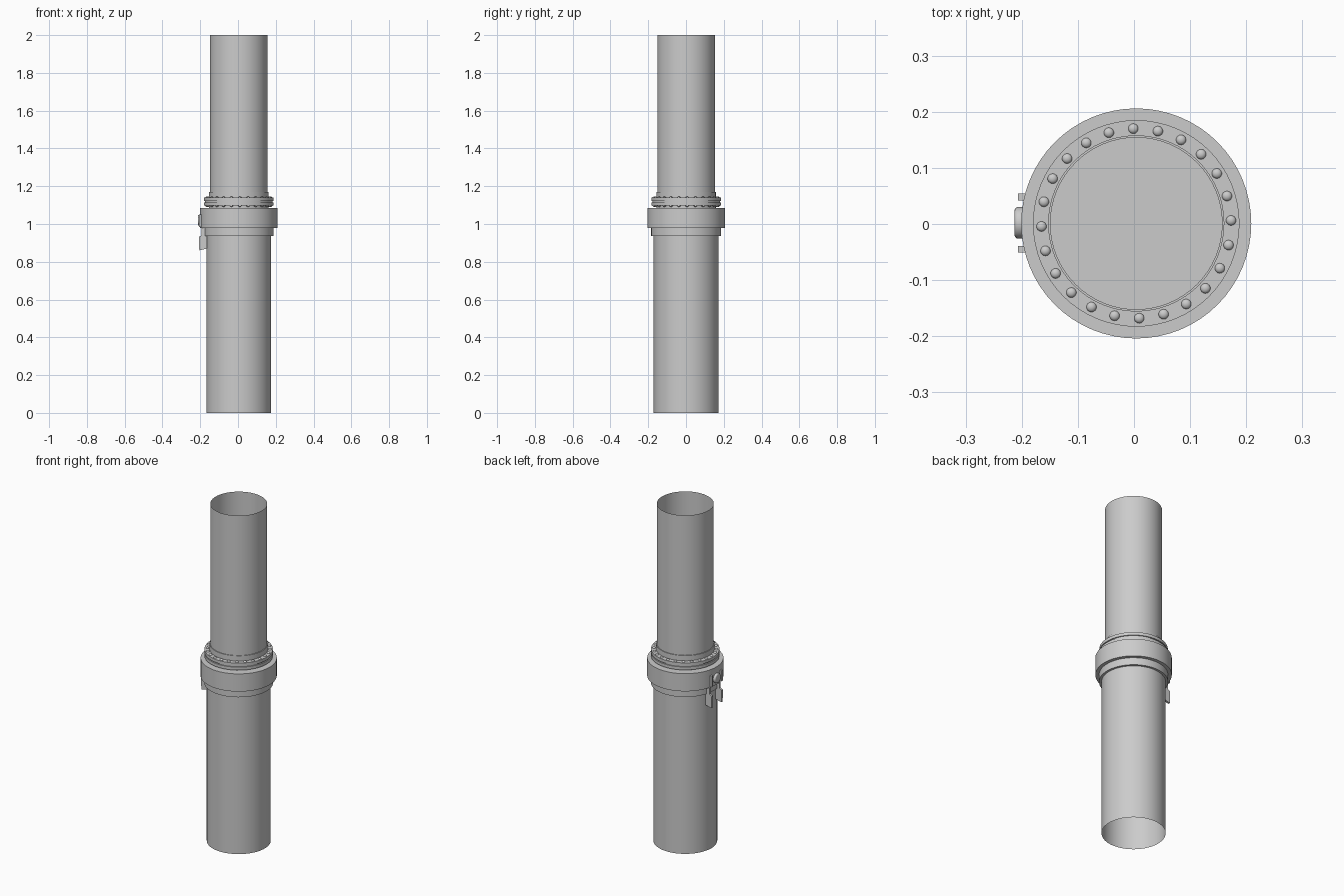
import bpy
import bmesh
import math
from mathutils import Matrix, Vector

cube = bpy.data.objects.get("Cube")
if cube:
    bpy.data.objects.remove(cube, do_unlink=True)

CX, CY = 0.004, 0.001   # pipe axis
SEG = 64

# One plain grey for everything
grey = bpy.data.materials.new("grey metal")
grey.use_nodes = True
colour = (0.6, 0.6, 0.6, 1)
grey.diffuse_color = colour
grey.node_tree.nodes["Principled BSDF"].inputs["Base Color"].default_value = colour


def finish(name, bm, smooth=True):
    mesh = bpy.data.meshes.new(name)
    bm.to_mesh(mesh)
    bm.free()
    obj = bpy.data.objects.new(name, mesh)
    bpy.context.collection.objects.link(obj)
    mesh.materials.append(grey)
    if smooth:
        bpy.ops.object.select_all(action="DESELECT")
        obj.select_set(True)
        bpy.context.view_layer.objects.active = obj
        bpy.ops.object.shade_smooth_by_angle(angle=math.radians(35))
    return obj


def lathe(name, profile):
    """Spin (radius, z) points, listed bottom to top, round the pipe axis."""
    bm = bmesh.new()
    verts = [bm.verts.new((CX + r, CY, z)) for r, z in profile]
    edges = [bm.edges.new(pair) for pair in zip(verts, verts[1:])]
    bmesh.ops.spin(bm, geom=verts + edges, cent=(CX, CY, 0), axis=(0, 0, 1),
                   angle=math.tau, steps=SEG, use_merge=True)
    bmesh.ops.remove_doubles(bm, verts=bm.verts, dist=1e-5)
    bm.normal_update()
    if sum(f.normal.dot(f.calc_center_median() - Vector((CX, CY, f.calc_center_median().z)))
           for f in bm.faces) < 0:
        bmesh.ops.reverse_faces(bm, faces=bm.faces)
    return finish(name, bm)


def prism(name, outline, y0, y1):
    """Extrude an (x, z) outline along y."""
    bm = bmesh.new()
    face = bm.faces.new([bm.verts.new((x, y0, z)) for x, z in outline])
    moved = bmesh.ops.extrude_face_region(bm, geom=[face])["geom"]
    bmesh.ops.translate(bm, vec=(0, y1 - y0, 0),
                        verts=[v for v in moved if isinstance(v, bmesh.types.BMVert)])
    bmesh.ops.recalc_face_normals(bm, faces=bm.faces)
    return finish(name, bm, smooth=False)


# Open-ended pipes
lathe("lower_pipe", [(0.172, 0), (0.172, 0.95)])
lathe("upper_pipe", [(0.153, 1.08), (0.153, 2)])

# Stepped coupling collar, closed across the bore
lathe("coupling_collar", [(0, 0.937), (0.185, 0.937), (0.185, 0.98), (0.205, 0.98),
                          (0.205, 1.085), (0, 1.085)])

# Sleeve and twin bolted flange
lathe("flange_sleeve", [(0.157, 1.08), (0.157, 1.17), (0.153, 1.17)])
for name, low, high in (("lower_flange", 1.097, 1.115), ("upper_flange", 1.121, 1.139)):
    lathe(name, [(0.155, low), (0.184, low), (0.184, high), (0.155, high)])
lathe("flange_gasket", [(0.178, 1.114), (0.178, 1.122)])

# Round bolt heads above and below the flanges
bm = bmesh.new()
for i in range(24):
    a = math.radians(91.8 + 15 * i)
    for z in (1.097, 1.139):
        spot = Vector((CX + 0.169 * math.cos(a), CY + 0.169 * math.sin(a), z))
        bmesh.ops.create_uvsphere(bm, u_segments=14, v_segments=8, radius=0.009,
                                  matrix=Matrix.Translation(spot) @ Matrix.Diagonal((1, 1, 0.7, 1)))
finish("flange_bolts", bm)

# Latch on the collar: two hooked arms, backing plate and round button
for name, y in (("latch_arm_back", 0.048), ("latch_arm_front", -0.045)):
    prism(name, [(-0.165, 0.87), (-0.205, 0.86), (-0.207, 0.932), (-0.192, 0.94),
                 (-0.192, 0.99), (-0.165, 0.99)], y - 0.006, y + 0.006)
    prism(name + "_pad", [(-0.19, 0.985), (-0.207, 0.985), (-0.207, 1.05), (-0.19, 1.05)],
          y - 0.006, y + 0.006)

bm = bmesh.new()
turn = Matrix.Translation((-0.204, CY + 0.001, 1.02)) @ Matrix.Rotation(-math.pi / 2, 4, "Y")
bmesh.ops.create_cone(bm, cap_ends=True, segments=32, radius1=0.028, radius2=0.028,
                      depth=0.018, matrix=turn)
rim = [e for e in bm.edges if all(v.co.x < -0.21 for v in e.verts)]
bmesh.ops.bevel(bm, geom=rim, offset=0.006, segments=3, profile=0.5, affect="EDGES")
finish("latch_button", bm)
